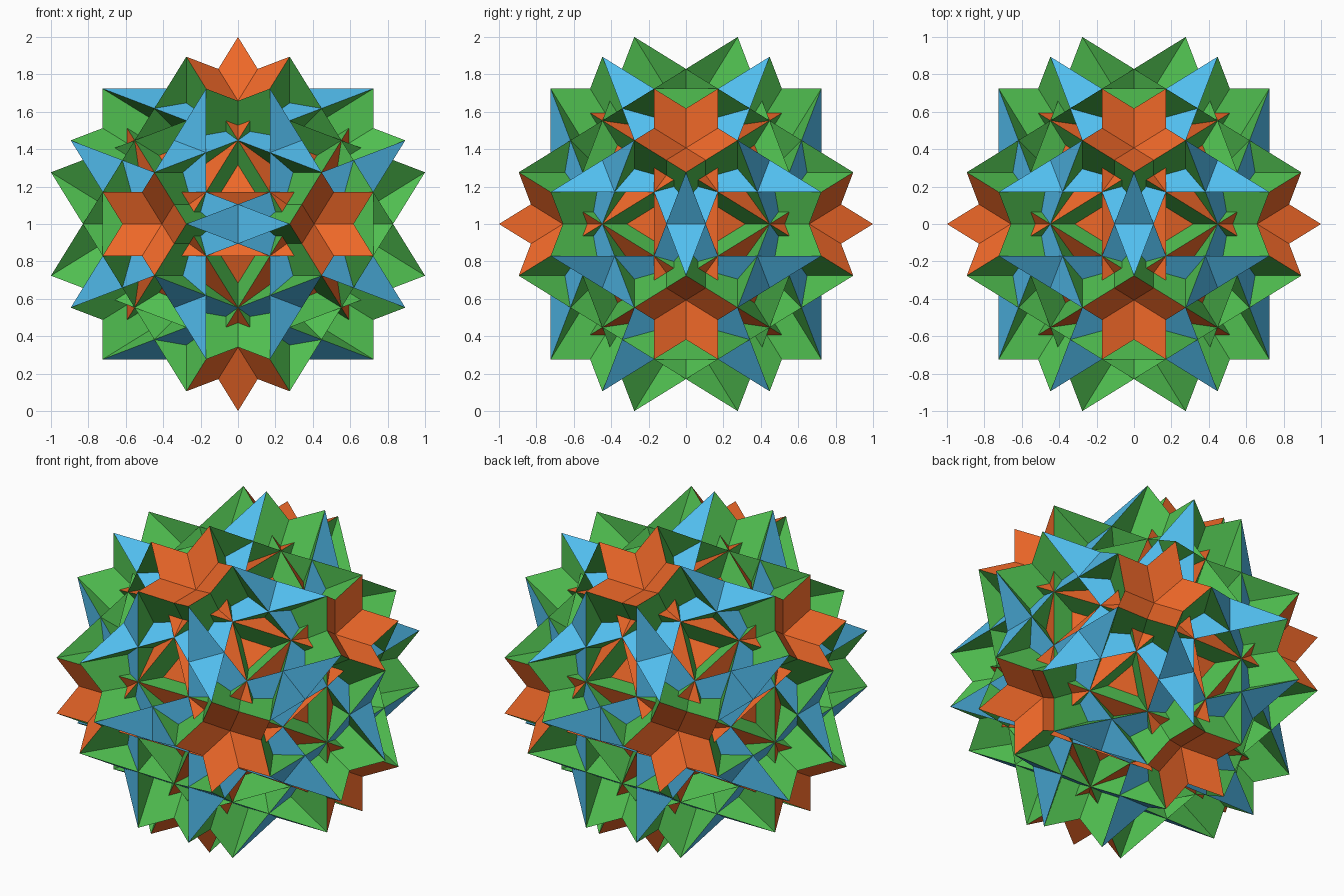
import bpy, math
from itertools import product
from mathutils import Vector

if "Cube" in bpy.data.objects:
    bpy.data.objects.remove(bpy.data.objects["Cube"])

PHI = (1 + 5 ** 0.5) / 2
S = 1 / (2 + PHI)              # scale so the widest points sit at +-1


def orbit(x, y, z):
    """All sign changes and cyclic shifts of one point, without repeats."""
    found = set()
    for sx, sy, sz in product((1, -1), repeat=3):
        p = (sx * x, sy * y, sz * z)
        for k in range(3):
            found.add(tuple(round(c, 7) + 0.0 for c in p[k:] + p[:k]))
    return [Vector(p) for p in sorted(found)]


# 60 corner points and the symmetry axes
corners = [v * S for p in ((0, 1, 2 + PHI), (PHI ** 2, 1 / PHI, PHI ** 2), (2 * PHI, 1, PHI))
           for v in orbit(*p)]
five_axes = orbit(0, 1, PHI)
three_axes = orbit(1, 1, 1) + orbit(PHI, 1 / PHI, 0)
two_axes = orbit(1, 0, 0) + orbit(1, PHI ** 2, PHI)


def ring(axis, dist):
    """Corner points in the plane at dist along axis, sorted round it."""
    n = axis.normalized()
    pts = [v for v in corners if abs(v.dot(n) - dist) < 0.004]
    u = (pts[0] - n * dist).normalized()
    w = n.cross(u)
    return sorted(pts, key=lambda p: math.atan2(p.dot(w), p.dot(u)) % (2 * math.pi - 1e-4))


def star(pts):
    """Turn a pentagon into the outline of a five pointed star."""
    c = sum(pts, Vector()) / 5
    out = []
    for i, p in enumerate(pts):
        q = pts[(i + 1) % 5]
        mid = ((p + q) / 2 - c).normalized()
        out += [p, c + mid * (p - c).length / PHI ** 2]
    return out


def build(name, polys, color):
    verts, faces = [], []
    for poly in polys:
        faces.append(range(len(verts), len(verts) + len(poly)))
        verts += [p + Vector((0, 0, 1)) for p in poly]
    mesh = bpy.data.meshes.new(name)
    mesh.from_pydata(verts, [], [list(f) for f in faces])
    mesh.update()
    mat = bpy.data.materials.new(name + "_color")
    mat.diffuse_color = (*color, 1)
    mat.use_nodes = True
    mat.node_tree.nodes["Principled BSDF"].inputs["Base Color"].default_value = mat.diffuse_color
    mesh.materials.append(mat)
    bpy.context.collection.objects.link(bpy.data.objects.new(name, mesh))


# plane distances from the centre, taken from one known corner of each face
tri_d = Vector((PHI ** 2, 1 / PHI, PHI ** 2)).dot(Vector((PHI, -1 / PHI, 0)).normalized()) * S
star_d = Vector((0, -1, 2 + PHI)).dot(Vector((0, 1, PHI)).normalized()) * S
square_d = S / PHI

# 20 triangles, 30 squares, 12 star faces, all passing through each other
build("triangle_faces", [ring(a, tri_d) for a in three_axes], (0.87, 0.14, 0.022))
build("square_faces", [ring(a, square_d) for a in two_axes], (0.08, 0.52, 0.08))
build("star_faces", [star(ring(a, star_d)) for a in five_axes], (0.085, 0.52, 0.87))
